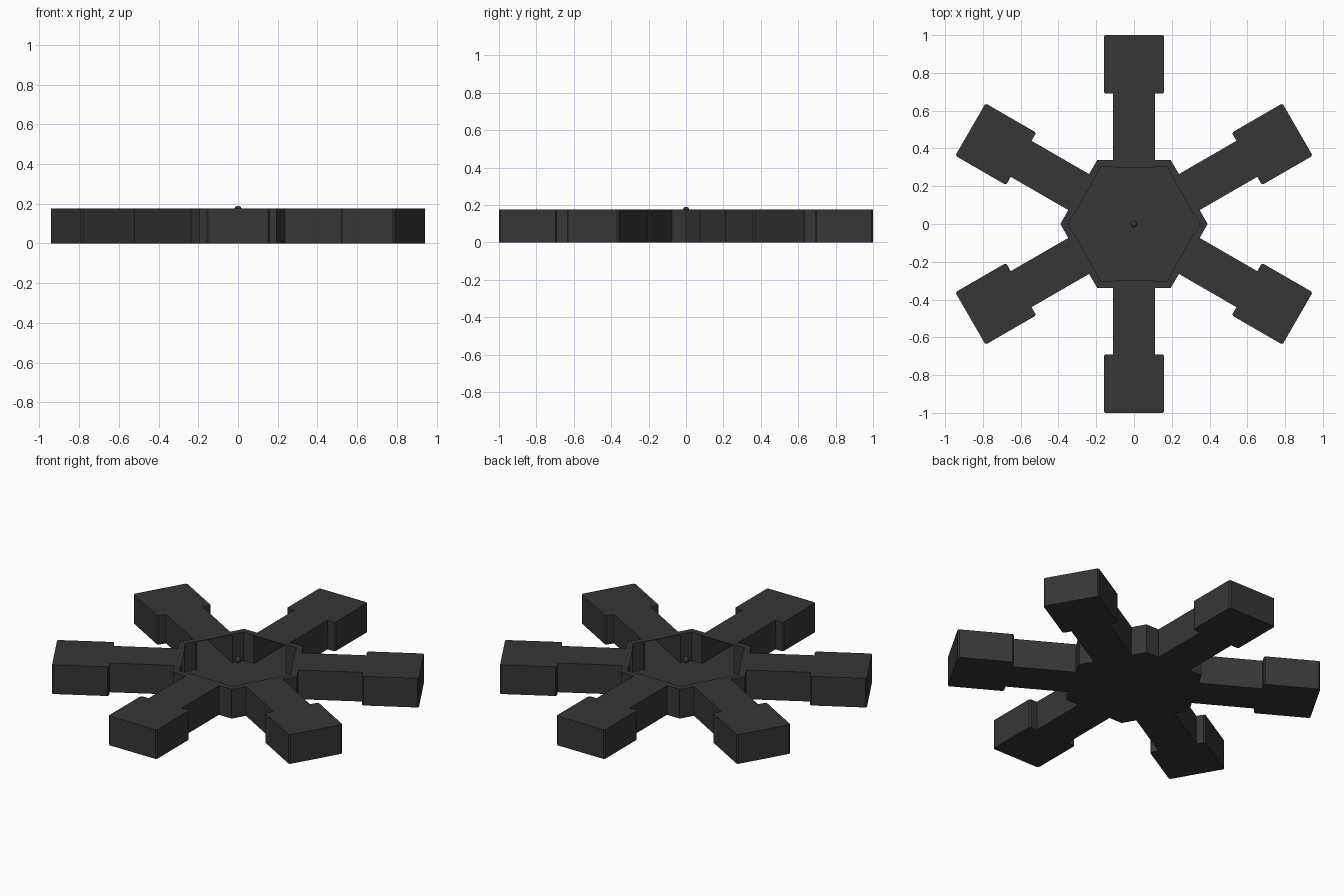
import bpy, bmesh, math
from mathutils import Matrix, Vector

if "Cube" in bpy.data.objects:
    bpy.data.objects.remove(bpy.data.objects["Cube"])

H = 0.175        # overall height
T = 0.005        # sheet thickness

dark = bpy.data.materials.new("charcoal")
dark.diffuse_color = (0.037, 0.037, 0.037, 1)
dark.use_nodes = True
dark.node_tree.nodes["Principled BSDF"].inputs["Base Color"].default_value = dark.diffuse_color


def make_object(name, bm, angle=0.0):
    bmesh.ops.recalc_face_normals(bm, faces=bm.faces)
    me = bpy.data.meshes.new(name)
    bm.to_mesh(me)
    bm.free()
    me.materials.append(dark)
    ob = bpy.data.objects.new(name, me)
    ob.matrix_world = Matrix.Rotation(angle, 4, 'Z')
    bpy.context.collection.objects.link(ob)
    return ob


def prism(outline, z0, z1, open_last=False):
    """Upright prism; open_last leaves out the side between last and first point."""
    bm = bmesh.new()
    low = [bm.verts.new((x, y, z0)) for x, y in outline]
    top = [bm.verts.new((x, y, z1)) for x, y in outline]
    bm.faces.new(low[::-1])
    bm.faces.new(top)
    n = len(outline)
    for i in range(n - 1 if open_last else n):
        j = (i + 1) % n
        bm.faces.new((low[i], low[j], top[j], top[i]))
    return bm


# Hollow arm outline with a wider, slightly chamfered head; open towards the hub
c = 0.008
half = [(0.11, 0.30), (0.11, 0.69), (0.16 - c, 0.69), (0.16, 0.69 + c),
        (0.16, 1.0 - c), (0.16 - c, 1.0)]
arm = half + [(-x, y) for x, y in reversed(half)]

# Rim block at a hub corner, mirrored about the 60 degree direction
axis = Vector((math.cos(math.pi / 3), math.sin(math.pi / 3)))


def mirrored(p):
    v = Vector(p)
    return tuple(2 * v.dot(axis) * axis - v)


a, b = (0.11, 0.303), (0.11, 0.338)
corner = [a, tuple(axis * 0.35), mirrored(a), mirrored(b), tuple(axis * 0.39), b]

for i in range(6):
    turn = i * math.pi / 3
    ob = make_object(f"arm_{i + 1}", prism(arm, 0, H, open_last=True), turn)
    m = ob.modifiers.new("wall", 'SOLIDIFY')
    m.thickness, m.offset = T, -1
    make_object(f"hub_corner_{i + 1}", prism(corner, 0, H), turn)

# Hub floor
hexagon = [(0.35 * math.cos(k * math.pi / 3), 0.35 * math.sin(k * math.pi / 3)) for k in range(6)]
make_object("hub_floor", prism(hexagon, 0, T))

# Tiny bead over the middle
bm = bmesh.new()
bmesh.ops.create_uvsphere(bm, u_segments=12, v_segments=8, radius=0.018,
                          matrix=Matrix.Translation((0, 0, 0.172)))
make_object("centre_bead", bm)
